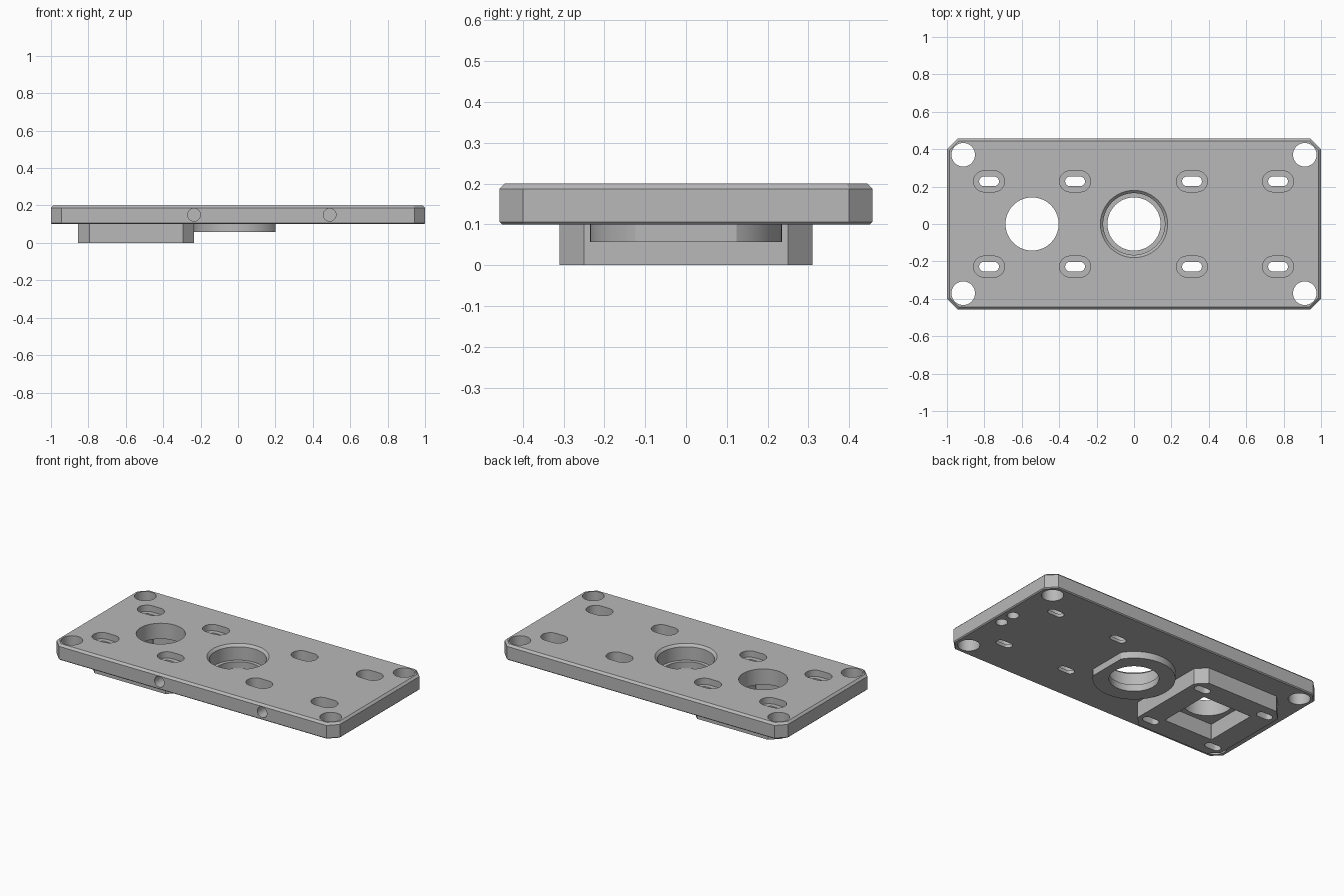
import bpy
import bmesh
from math import cos, sin, pi, radians
from mathutils import Matrix, Vector

cube = bpy.data.objects.get("Cube")
if cube:
    bpy.data.objects.remove(cube, do_unlink=True)

metal = bpy.data.materials.new("grey metal")
metal.use_nodes = True
metal.diffuse_color = (0.48, 0.48, 0.48, 1)
metal.node_tree.nodes["Principled BSDF"].inputs["Base Color"].default_value = metal.diffuse_color


def octagon(hx, hy, c, cx=0):
    """Rectangle with its corners cut off by c."""
    quarter = [(hx, hy - c), (hx - c, hy)]
    pts = quarter + [(-x, y) for x, y in reversed(quarter)]
    pts += [(-x, -y) for x, y in pts]
    return [(x + cx, y) for x, y in pts]


def round_slot(cx, cy, r, half=0.0, n=64):
    """Circle, stretched along x by half on each side."""
    pts = []
    for i in range(n):
        a = 2 * pi * (i + 0.5) / n
        pts.append((cx + r * cos(a) + (half if cos(a) > 0 else -half), cy + r * sin(a)))
    return pts


def loft(name, layers, matrix=Matrix()):
    """Solid through stacked outlines, each given as (outline, z)."""
    bm = bmesh.new()
    rings = [[bm.verts.new(matrix @ Vector((x, y, z))) for x, y in pts] for pts, z in layers]
    n = len(rings[0])
    for low, high in zip(rings, rings[1:]):
        for i in range(n):
            j = (i + 1) % n
            bm.faces.new((low[i], low[j], high[j], high[i]))
    bm.faces.new(rings[0][::-1])
    bm.faces.new(rings[-1])
    bmesh.ops.recalc_face_normals(bm, faces=bm.faces)
    mesh = bpy.data.meshes.new(name)
    bm.to_mesh(mesh)
    bm.free()
    mesh.materials.append(metal)
    obj = bpy.data.objects.new(name, mesh)
    bpy.context.collection.objects.link(obj)
    return obj


def cut(obj, layers, matrix=Matrix()):
    """Subtract a lofted solid and discard the cutter."""
    cutter = loft("cutter", layers, matrix)
    cutter.hide_render = True
    mod = obj.modifiers.new("cut", 'BOOLEAN')
    mod.operation = 'DIFFERENCE'
    mod.solver = 'EXACT'
    mod.object = cutter
    graph = bpy.context.evaluated_depsgraph_get()
    mesh = bpy.data.meshes.new_from_object(obj.evaluated_get(graph))
    obj.modifiers.clear()
    obj.data = mesh
    bpy.data.objects.remove(cutter, do_unlink=True)


def drill(obj, outline, z0=-0.1, z1=0.3):
    cut(obj, [(outline, z0), (outline, z1)])


BASE, TOP = 0.1, 0.2
HX, HY, CORNER = 1.0, 0.457, 0.057
PAD_X = -0.545


def plate_ring(d):
    return octagon(HX - d, HY - d, CORNER - 0.586 * d)


# Main plate with bevelled rims
plate = loft("plate", [(plate_ring(0.006), BASE), (plate_ring(0), BASE + 0.006),
                       (plate_ring(0), TOP - 0.013), (plate_ring(0.013), TOP)])

# Square pad and round boss below the plate
pad = loft("square_pad", [(octagon(0.31, 0.31, 0.06, PAD_X), 0),
                          (octagon(0.31, 0.31, 0.06, PAD_X), BASE)])
boss_ring = [(min(x, 0.2), y) for x, y in round_slot(0, 0, 0.235, n=96)]
boss = loft("round_boss", [(boss_ring, 0.057), (boss_ring, BASE)])

# Corner holes
for sx in (-1, 1):
    for sy in (-1, 1):
        drill(plate, round_slot(sx * 0.913, sy * 0.37, 0.063))

# Recessed slots: shallow over the pad, deep on the other half
for x, depth in ((-0.775, 0.04), (-0.315, 0.04), (0.31, 0.08), (0.77, 0.08)):
    for y in (-0.228, 0.228):
        through = round_slot(x, y, 0.026, 0.027, 32)
        drill(plate, round_slot(x, y, 0.056, 0.027, 48), TOP - depth)
        drill(plate, through)
        if x < 0:
            drill(pad, through)

# Central bore with a chamfered mouth, stepping in at the boss
drill(plate, round_slot(0, 0, 0.165))
cut(plate, [(round_slot(0, 0, 0.16), TOP - 0.02), (round_slot(0, 0, 0.185), TOP + 0.005)])
drill(boss, round_slot(0, 0, 0.142))

# Bore over the pad and its square pocket
drill(plate, round_slot(PAD_X, 0, 0.142))
drill(pad, octagon(0.172, 0.172, 0.002, PAD_X))

# Blind holes in the front edge and in the underside
to_front = Matrix.Translation((0, -HY, 0.15)) @ Matrix.Rotation(radians(90), 4, 'X')
for x in (-0.235, 0.49):
    ring = round_slot(x, 0, 0.034, n=32)
    cut(plate, [(ring, -0.12), (ring, 0.1)], to_front)
for y in (-0.05, 0.05):
    drill(plate, round_slot(0.938, y, 0.034, n=32), 0, 0.16)

# Smooth the bores, keep the edges crisp
for obj in (plate, pad, boss):
    bpy.ops.object.select_all(action='DESELECT')
    obj.select_set(True)
    bpy.context.view_layer.objects.active = obj
    bpy.ops.object.shade_smooth_by_angle(angle=radians(25))
